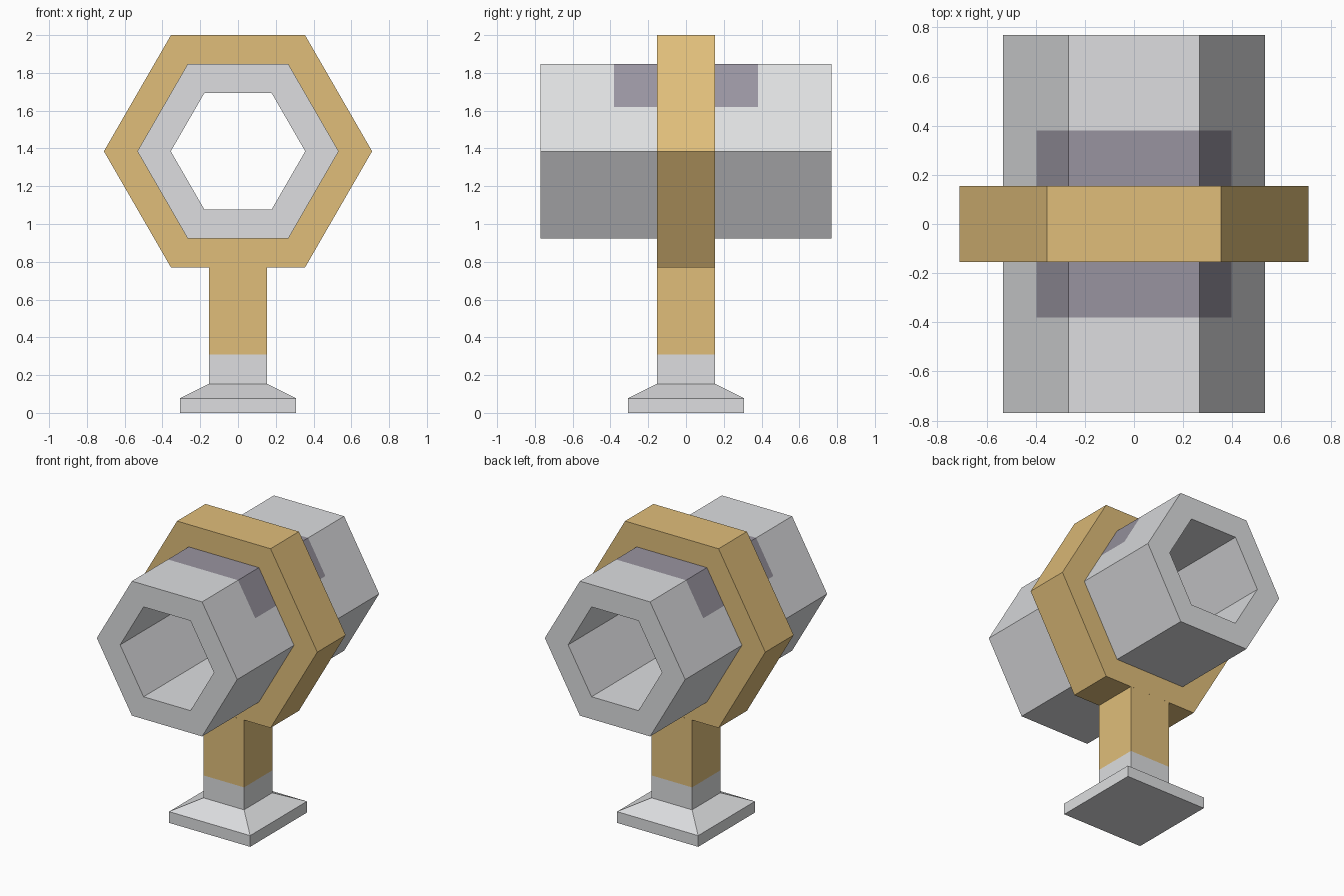
import bpy, bmesh, math
from mathutils import Vector

if "Cube" in bpy.data.objects:
    bpy.data.objects.remove(bpy.data.objects["Cube"])

AXIS_Z = 1.385   # height of the barrel axis


def material(name, rgb):
    def lin(c):
        c /= 255
        return c / 12.92 if c <= 0.04045 else ((c + 0.055) / 1.055) ** 2.4
    m = bpy.data.materials.new(name)
    m.diffuse_color = (*[lin(c) for c in rgb], 1)
    m.use_nodes = True
    m.node_tree.nodes["Principled BSDF"].inputs["Base Color"].default_value = m.diffuse_color
    return m


grey = material("light_grey", (221, 222, 224))
tan = material("tan", (224, 190, 122))
mauve = material("dusky_mauve", (153, 148, 160))


def hex_sweep(bm, profile, closed):
    """Sweep (radius, y) points around the barrel axis in six flat sides."""
    rings = [[bm.verts.new((r * math.cos(k * math.pi / 3), y,
                            AXIS_Z + r * math.sin(k * math.pi / 3)))
              for k in range(6)] for r, y in profile]
    pairs = list(zip(rings, rings[1:]))
    if closed:
        pairs.append((rings[-1], rings[0]))
    for a, b in pairs:
        for k in range(6):
            j = (k + 1) % 6
            bm.faces.new((a[k], a[j], b[j], b[k]))


def square_stack(bm, levels, cap_bottom):
    """Stack square sections given as (half width, z)."""
    rings = [[bm.verts.new((sx * w, sy * w, z)) for sx, sy in
              ((-1, -1), (1, -1), (1, 1), (-1, 1))] for w, z in levels]
    for a, b in zip(rings, rings[1:]):
        for k in range(4):
            j = (k + 1) % 4
            bm.faces.new((a[k], a[j], b[j], b[k]))
    if cap_bottom:
        bm.faces.new(rings[0][::-1])


def finish(bm, name, mats):
    me = bpy.data.meshes.new(name)
    bm.to_mesh(me)
    bm.free()
    for m in mats:
        me.materials.append(m)
    ob = bpy.data.objects.new(name, me)
    bpy.context.collection.objects.link(ob)
    return ob


# Hollow hexagonal barrel with a painted saddle across its top
bm = bmesh.new()
hex_sweep(bm, [(0.533, -0.77), (0.533, 0.77), (0.356, 0.77), (0.356, -0.77)], True)
bmesh.ops.recalc_face_normals(bm, faces=bm.faces)
for co, no in (((0, -0.38, 0), (0, 1, 0)), ((0, 0.38, 0), (0, 1, 0)),
               ((0, 0, 1.62), (0, 0, 1))):
    bmesh.ops.bisect_plane(bm, geom=bm.verts[:] + bm.edges[:] + bm.faces[:],
                           plane_co=co, plane_no=no)
bm.normal_update()
for f in bm.faces:
    c = f.calc_center_median()
    outward = f.normal.dot(Vector((c.x, 0, c.z - AXIS_Z))) > 0.1
    if outward and abs(c.y) < 0.38 and c.z > 1.62:
        f.material_index = 1
finish(bm, "barrel", [grey, mauve])

# Hexagonal collar hugging the barrel
bm = bmesh.new()
hex_sweep(bm, [(0.533, -0.154), (0.71, -0.154), (0.71, 0.154), (0.533, 0.154)], False)
bmesh.ops.recalc_face_normals(bm, faces=bm.faces)
if sum(f.normal.dot(f.calc_center_median() - Vector((0, 0, AXIS_Z))) for f in bm.faces) < 0:
    bmesh.ops.reverse_faces(bm, faces=bm.faces)
finish(bm, "collar", [tan])

# Square post, grey at its lower end
bm = bmesh.new()
square_stack(bm, [(0.154, 0.154), (0.154, 0.308), (0.154, 0.77)], False)
for f in bm.faces:
    f.material_index = 1 if f.calc_center_median().z > 0.308 else 0
finish(bm, "post", [grey, tan])

# Sloped square foot
bm = bmesh.new()
square_stack(bm, [(0.308, 0), (0.308, 0.077), (0.154, 0.154)], True)
finish(bm, "foot", [grey])
